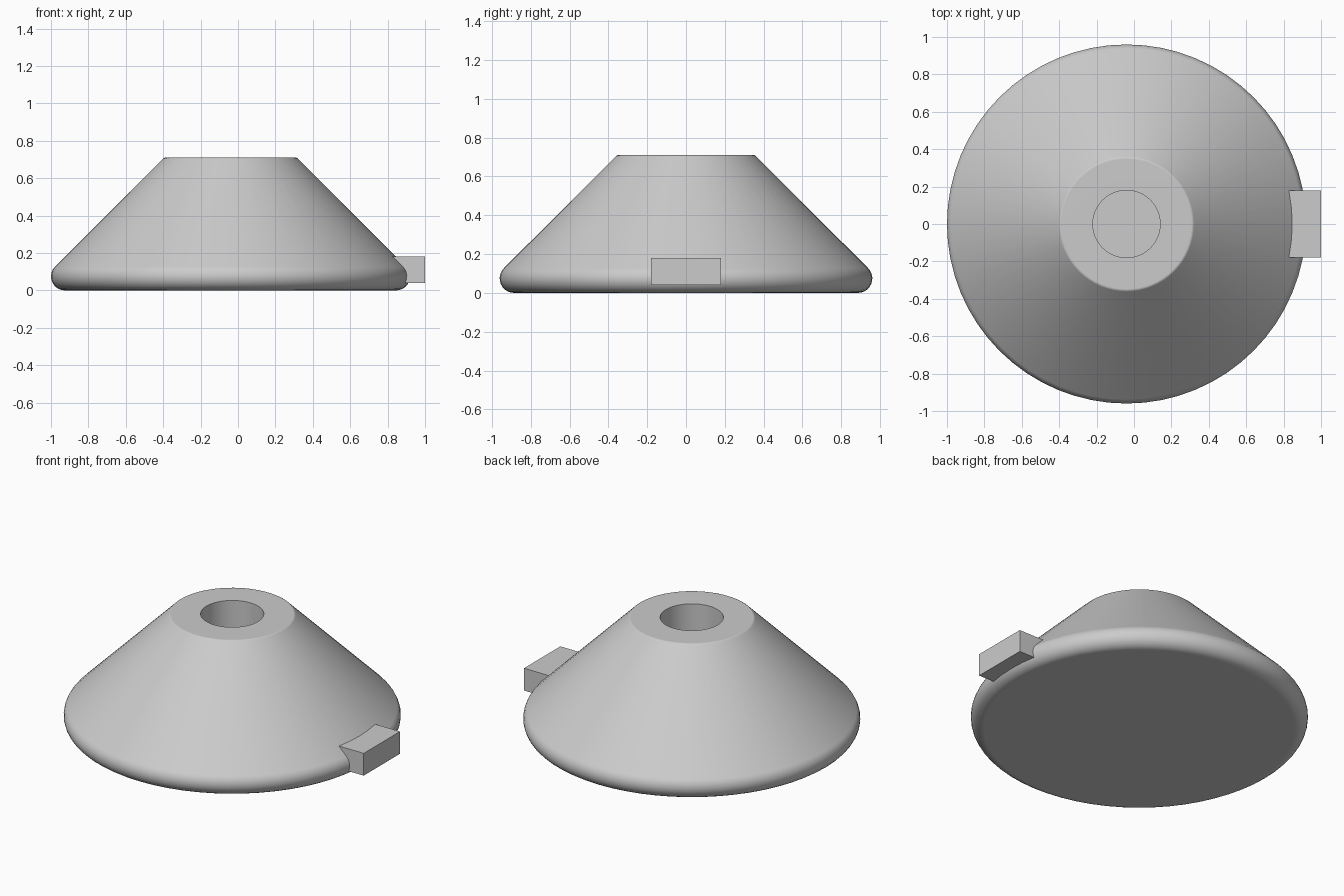
import bpy, bmesh, math
from mathutils import Vector

cube = bpy.data.objects.get("Cube")
if cube:
    bpy.data.objects.remove(cube, do_unlink=True)

CENTRE_X = -0.04
SEGMENTS = 64

grey = bpy.data.materials.new("light grey")
grey.use_nodes = True
grey.diffuse_color = (0.6, 0.6, 0.6, 1)
grey.node_tree.nodes["Principled BSDF"].inputs["Base Color"].default_value = (0.6, 0.6, 0.6, 1)


def arc(cx, cz, r, start, end, steps):
    """Points of a fillet in the radius/height plane."""
    angles = [math.radians(start + (end - start) * i / steps) for i in range(steps + 1)]
    return [(cx + r * math.cos(a), cz + r * math.sin(a)) for a in angles]


def finish(bm, name):
    bmesh.ops.recalc_face_normals(bm, faces=bm.faces)
    mesh = bpy.data.meshes.new(name)
    bm.to_mesh(mesh)
    bm.free()
    mesh.materials.append(grey)
    obj = bpy.data.objects.new(name, mesh)
    bpy.context.collection.objects.link(obj)
    return obj


# Conical body: rounded foot, sloping side, softened top edge, blind bore
profile = [(0, 0)]
profile += arc(0.885, 0.075, 0.075, -90, 45, 10)
profile += arc(0.347, 0.69, 0.02, 45, 90, 3)
profile += [(0.18, 0.71), (0.18, 0.18), (0, 0.18)]

bm = bmesh.new()
verts = [bm.verts.new((CENTRE_X + r, 0, z)) for r, z in profile]
edges = [bm.edges.new(pair) for pair in zip(verts, verts[1:])]
bmesh.ops.spin(bm, geom=verts + edges, cent=(CENTRE_X, 0, 0), axis=(0, 0, 1),
               angle=math.tau, steps=SEGMENTS, use_merge=True)
bmesh.ops.remove_doubles(bm, verts=bm.verts, dist=0.0001)
body = finish(bm, "cone_body")

bpy.ops.object.select_all(action="DESELECT")
body.select_set(True)
bpy.context.view_layer.objects.active = body
bpy.ops.object.shade_smooth_by_angle(angle=math.radians(30))
weighted = body.modifiers.new("flat_face_normals", "WEIGHTED_NORMAL")
weighted.keep_sharp = True

# Rectangular tab on the left side, its inner end buried in the body
low, high = Vector((0.78, -0.18, 0.04)), Vector((1.0, 0.18, 0.18))
bm = bmesh.new()
bmesh.ops.create_cube(bm, size=1)
bmesh.ops.scale(bm, vec=high - low, verts=bm.verts)
bmesh.ops.translate(bm, vec=(low + high) / 2, verts=bm.verts)
finish(bm, "side_tab")
